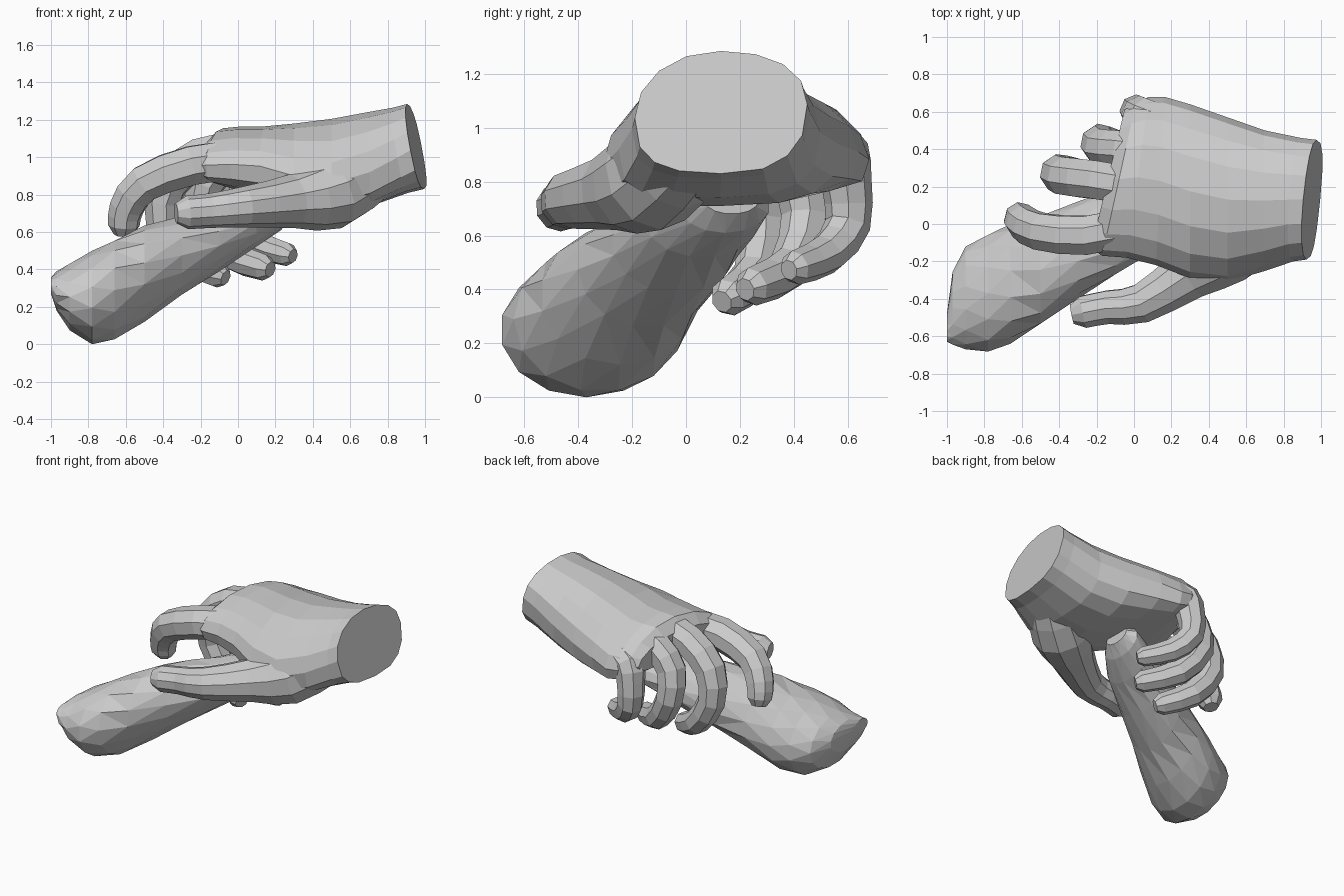
import bpy, bmesh
from math import cos, sin, pi, copysign
from mathutils import Vector

if "Cube" in bpy.data.objects:
    bpy.data.objects.remove(bpy.data.objects["Cube"])


def loft(name, rings, tri=False):
    """Skin closed rings of equal length and cap both ends."""
    bm = bmesh.new()
    loops = [[bm.verts.new(p) for p in r] for r in rings]
    n = len(loops[0])
    for a, b in zip(loops, loops[1:]):
        for i in range(n):
            j = (i + 1) % n
            bm.faces.new((a[i], a[j], b[j], b[i]))
    bm.faces.new(loops[0][::-1])
    bm.faces.new(loops[-1])
    if tri:
        bmesh.ops.triangulate(bm, faces=bm.faces[:])
    bmesh.ops.recalc_face_normals(bm, faces=bm.faces[:])
    me = bpy.data.meshes.new(name)
    bm.to_mesh(me)
    bm.free()
    ob = bpy.data.objects.new(name, me)
    bpy.context.collection.objects.link(ob)
    return ob


def smooth_path(pts, steps):
    """Catmull-Rom through (x, y, z, radius) points."""
    v = [Vector(p) for p in pts]
    v = [2 * v[0] - v[1]] + v + [2 * v[-1] - v[-2]]
    out = []
    for k in range(1, len(v) - 2):
        a, b, c, d = v[k - 1:k + 3]
        for s in range(steps):
            t = s / steps
            out.append(0.5 * (2 * b + (c - a) * t + (2 * a - 5 * b + 4 * c - d) * t * t
                              + (3 * b - a - 3 * c + d) * t ** 3))
    return out + [v[-2]]


def tube(name, pts, sides=8, steps=2, cap0=0.5, cap1=0.6):
    """Tapered tube with rounded ends along a path."""
    path = smooth_path(pts, steps)
    pos = [p.to_3d() for p in path]
    rad = [p.w for p in path]
    tans = [(pos[min(i + 1, len(pos) - 1)] - pos[max(i - 1, 0)]).normalized()
            for i in range(len(pos))]
    up = Vector((0, 0, 1))
    up = (up - tans[0] * up.dot(tans[0])).normalized()
    rings = []

    def ring(c, t, u, r):
        s = t.cross(u)
        rings.append([c + r * (cos(a) * s + sin(a) * u)
                      for a in (2 * pi * (i + 0.5) / sides for i in range(sides))])

    ring(pos[0] - tans[0] * rad[0] * cap0, tans[0], up, rad[0] * 0.55)
    for i, (c, t, r) in enumerate(zip(pos, tans, rad)):
        if i:
            up = tans[i - 1].rotation_difference(t) @ up
            up = (up - t * up.dot(t)).normalized()
        ring(c, t, up, r)
    ring(pos[-1] + tans[-1] * rad[-1] * cap1, tans[-1], up, rad[-1] * 0.6)
    return loft(name, rings)


# palm and wrist: x, y range, z range, x shift per y, x shift per z,
# drop of the thumb-side edge, drop of the little-finger edge
stations = [
    (0.95, -0.19, 0.45, 0.83, 1.285, 0.10, -0.20, 0.02, -0.03),
    (0.87, -0.20, 0.46, 0.81, 1.265, 0.08, -0.18, 0.04, -0.02),
    (0.70, -0.25, 0.50, 0.74, 1.24, 0.00, -0.05, 0.07, 0.01),
    (0.50, -0.31, 0.57, 0.71, 1.205, 0.00, 0.00, 0.10, 0.02),
    (0.30, -0.29, 0.64, 0.74, 1.18, 0.00, 0.00, 0.06, 0.05),
    (0.14, -0.22, 0.68, 0.78, 1.165, 0.05, 0.00, 0.02, 0.09),
    (0.02, -0.18, 0.68, 0.82, 1.165, 0.14, 0.00, 0.03, 0.10),
    (-0.08, -0.17, 0.65, 0.86, 1.155, 0.22, 0.00, 0.05, 0.10),
    (-0.14, -0.13, 0.61, 0.89, 1.08, 0.24, 0.00, 0.03, 0.06),
]
N = 16
rings = []
for x, y0, y1, z0, z1, sy, sz, d0, d1 in stations:
    cy, ry, cz, rz = (y0 + y1) / 2, (y1 - y0) / 2, (z0 + z1) / 2, (z1 - z0) / 2
    ring = []
    for i in range(N):
        c, s = cos(2 * pi * i / N), sin(2 * pi * i / N)
        p = 0.95 if s > 0 else 0.75
        dy = ry * copysign(abs(c) ** p, c)
        dz = rz * copysign(abs(s) ** p, s) - (d1 if c > 0 else d0) * c * c
        ring.append(Vector((x + sy * dy + sz * dz, cy + dy, cz + dz)))
    rings.append(ring)
loft("palm_and_wrist", rings)

# fingers: knuckle to tip, each point x, y, z, radius
fingers = {
    "index_finger": [(0.02, 0.0, 0.99, .11), (-0.25, -0.06, .955, .112), (-0.50, -0.04, .86, .105),
                     (-0.595, 0.01, .73, .095), (-0.61, 0.035, .635, .085)],
    "middle_finger": [(0.0, .2, 1.03, .11), (-0.2, .235, 1.0, .11), (-0.37, .255, .86, .108),
                      (-0.40, .28, .65, .095), (-0.27, .26, .46, .085), (-0.1, .155, .37, .072)],
    "ring_finger": [(0.07, .38, 1.01, .11), (-0.06, .4, .98, .105), (-0.17, .41, .86, .103),
                    (-0.18, .445, .67, .093), (-0.05, .39, .485, .084), (0.14, .245, .41, .072)],
    "little_finger": [(0.15, .54, .94, .10), (0.05, .575, .91, .105), (0.02, .595, .8, .094),
                      (0.02, .60, .64, .085), (0.12, .52, .53, .076), (0.265, .405, .48, .064)],
}
for name, pts in fingers.items():
    tube(name, pts)

# thumb with its fleshy base
tube("thumb", [(0.72, 0.02, .94, .17), (0.50, -0.13, .81, .20), (0.29, -0.27, .765, .145),
               (0.04, -0.425, .735, .11), (-0.14, -0.445, .715, .093), (-0.27, -0.47, .705, .09)],
     sides=10, cap1=0.7)

# gripped shaft: x, y range, z range of oval slices
slices = [(-1.0, -.63, -.48, .27, .36), (-.97, -.65, -.25, .18, .39), (-.9, -.67, -.12, .07, .435),
          (-.78, -.69, -.05, .0, .50), (-.66, -.64, .0, .02, .56), (-.5, -.54, .05, .12, .635),
          (-.3, -.40, .12, .26, .69), (-.1, -.275, .20, .39, .74), (.1, -.15, .27, .52, .78),
          (.23, -.02, .31, .61, .80), (.29, .07, .27, .68, .78)]
rings = []
for k, (x, y0, y1, z0, z1) in enumerate(slices):
    angs = [2 * pi * (i + 0.5 * (k % 2)) / 14 for i in range(14)]
    rings.append([(x, (y0 + y1) / 2 + (y1 - y0) / 2 * cos(a), (z0 + z1) / 2 + (z1 - z0) / 2 * sin(a))
                  for a in angs])
loft("shaft", rings, tri=True)
